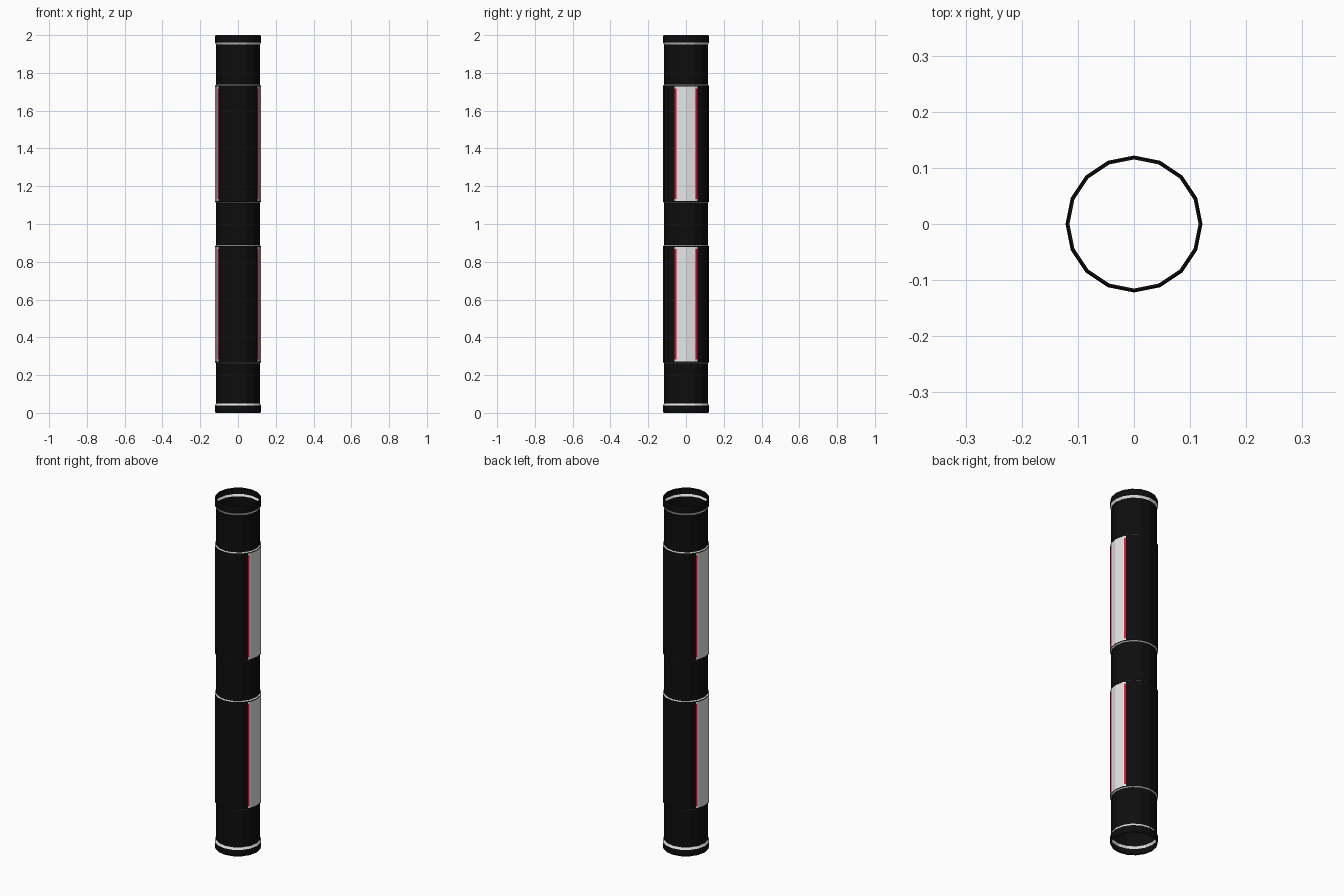
import bpy, bmesh, math

if "Cube" in bpy.data.objects:
    bpy.data.objects.remove(bpy.data.objects["Cube"])


def material(name, rgb):
    m = bpy.data.materials.new(name)
    m.diffuse_color = (*rgb, 1)
    m.use_nodes = True
    m.node_tree.nodes["Principled BSDF"].inputs["Base Color"].default_value = m.diffuse_color
    return m


MATS = [material("black", (0.004, 0.004, 0.004)),
        material("off_white", (0.78, 0.79, 0.78)),
        material("red", (0.65, 0.008, 0.03))]
BLACK, WHITE, RED = range(3)
SIDES = 16
R_TUBE, R_OUT = 0.116, 0.122


def ring_directions(cuts=()):
    """Unit polygon points; cuts are |y| values added on the facets beside +x and -x."""
    pts = [(math.cos(2 * math.pi * i / SIDES), math.sin(2 * math.pi * i / SIDES))
           for i in range(SIDES)]
    a, b = pts[1], pts[2]
    for c in cuts:
        t = (c / R_OUT - a[1]) / (b[1] - a[1])
        x, y = a[0] + t * (b[0] - a[0]), c / R_OUT
        pts += [(sx * x, sy * y) for sx in (1, -1) for sy in (1, -1)]
    return sorted(pts, key=lambda p: math.atan2(p[1], p[0]))


def lathe(name, profile, rule, cuts=()):
    """Sweep (radius, z) points, listed upwards, round z; rule(band, |y|) picks the colour."""
    bm = bmesh.new()
    dirs = ring_directions(cuts)
    n = len(dirs)
    rings = [[bm.verts.new((r * x, r * y, z)) for x, y in dirs] for r, z in profile]
    for k in range(len(rings) - 1):
        for i in range(n):
            j = (i + 1) % n
            f = bm.faces.new((rings[k][i], rings[k][j], rings[k + 1][j], rings[k + 1][i]))
            mid_y = abs(dirs[i][1] + dirs[j][1]) / 2 * R_OUT
            mid_x = abs(dirs[i][0] + dirs[j][0]) / 2 * R_OUT
            f.material_index = rule(k, mid_y if mid_x > 0.09 else 1)
    me = bpy.data.meshes.new(name)
    bm.to_mesh(me)
    bm.free()
    for m in MATS:
        me.materials.append(m)
    ob = bpy.data.objects.new(name, me)
    bpy.context.collection.objects.link(ob)
    return ob


# Bare tube sections
for name, z0, z1 in (("lower_tube", 0.05, 0.262), ("middle_tube", 0.888, 1.112),
                     ("upper_tube", 1.738, 1.952)):
    lathe(name, [(R_TUBE, z0), (R_TUBE, z1)], lambda k, y: BLACK)

# End caps: open rims with a pale bevel where they meet the tube
cap = [(0.115, 0.006), (0.115, 0), (0.119, 0), (R_OUT, 0.012), (R_OUT, 0.038), (R_TUBE, 0.05)]
lathe("bottom_cap", cap, lambda k, y: WHITE if k == 4 else BLACK)
lathe("top_cap", [(r, 2 - z) for r, z in reversed(cap)],
      lambda k, y: WHITE if k == 0 else BLACK)


# Raised sleeves with pale bevels and red-edged side panels
def sleeve_rule(k, y):
    if k in (0, 6):
        return WHITE
    if k in (1, 5) or y > 0.06:
        return BLACK
    return RED if k == 3 and y > 0.051 else WHITE


for name, z0, z1 in (("lower_sleeve", 0.262, 0.888), ("upper_sleeve", 1.112, 1.738)):
    inset = (0.005, 0.010, 0.020)
    profile = ([(R_TUBE, z0)] + [(R_OUT, z0 + d) for d in inset]
               + [(R_OUT, z1 - d) for d in reversed(inset)] + [(R_TUBE, z1)])
    lathe(name, profile, sleeve_rule, cuts=(0.051, 0.060))
